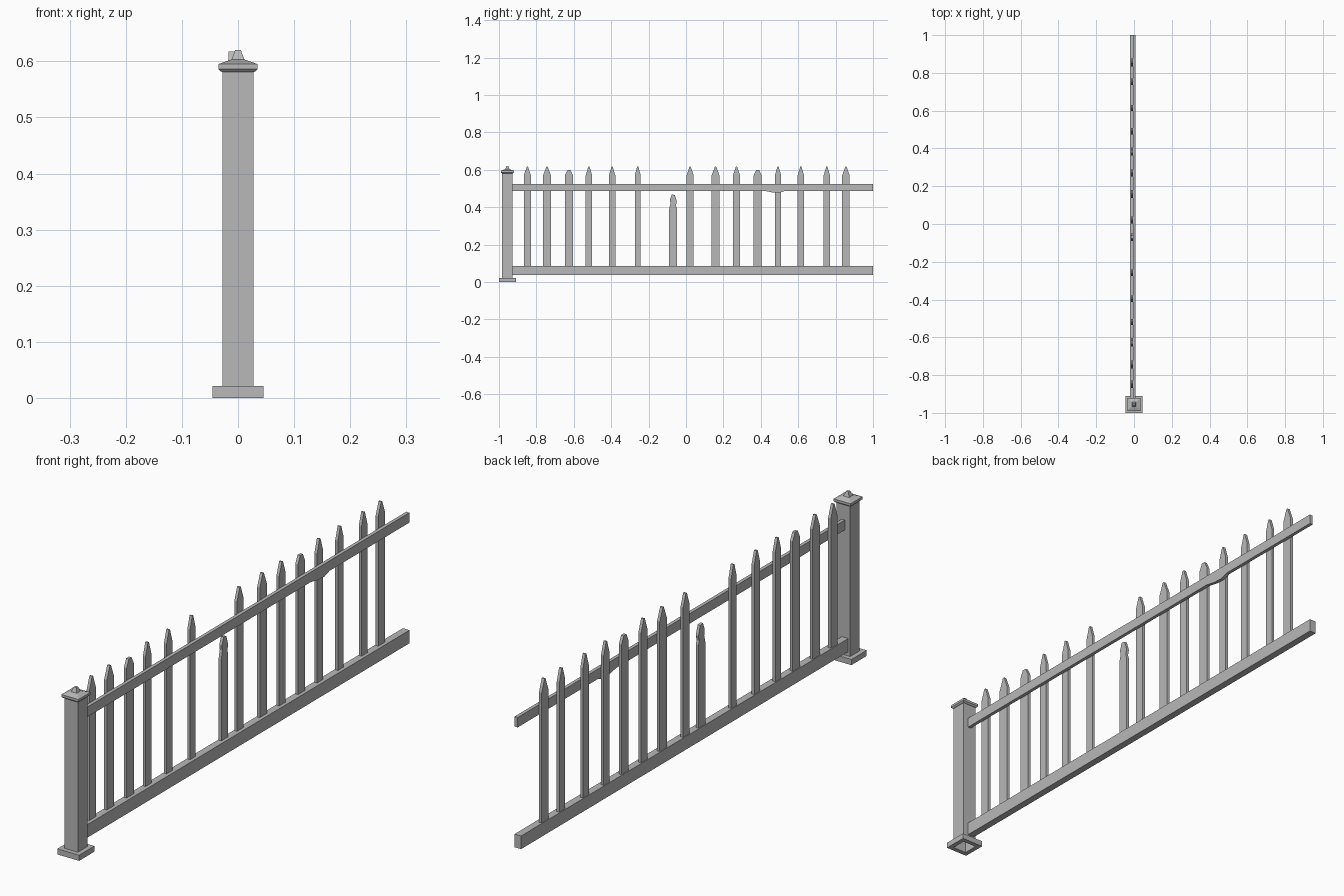
import bpy
import bmesh

cube = bpy.data.objects.get("Cube")
if cube:
    bpy.data.objects.remove(cube)

grey = bpy.data.materials.new("weathered_grey")
grey.use_nodes = True
GREY = (0.48, 0.48, 0.48, 1)
grey.diffuse_color = GREY
grey.node_tree.nodes["Principled BSDF"].inputs["Base Color"].default_value = GREY


def finish(bm, name):
    bmesh.ops.recalc_face_normals(bm, faces=bm.faces)
    mesh = bpy.data.meshes.new(name)
    bm.to_mesh(mesh)
    bm.free()
    mesh.materials.append(grey)
    obj = bpy.data.objects.new(name, mesh)
    bpy.context.collection.objects.link(obj)
    return obj


def slab(name, outline, x0, x1):
    """Extrude a (y, z) outline from x0 to x1."""
    bm = bmesh.new()
    face = bm.faces.new([bm.verts.new((x0, y, z)) for y, z in outline])
    new = bmesh.ops.extrude_face_region(bm, geom=[face])["geom"]
    moved = [v for v in new if isinstance(v, bmesh.types.BMVert)]
    bmesh.ops.translate(bm, verts=moved, vec=(x1 - x0, 0, 0))
    return finish(bm, name)


def square_stack(name, profile, cap_top=False, loop=False):
    """Sweep a (half width, z) profile around the square post."""
    bm = bmesh.new()
    rings = [[bm.verts.new((sx * r, POST_Y + sy * r, z))
              for sx, sy in ((-1, -1), (1, -1), (1, 1), (-1, 1))]
             for r, z in profile]
    pairs = list(zip(rings, rings[1:]))
    if loop:
        pairs.append((rings[-1], rings[0]))
    for a, b in pairs:
        for i in range(4):
            j = (i + 1) % 4
            bm.faces.new((a[i], a[j], b[j], b[i]))
    if cap_top:
        bm.faces.new(rings[-1])
    return finish(bm, name)


# Post: open-bottomed shaft, collar at the foot, cap and finial
POST_Y = -0.955
square_stack("post_shaft", [(0.028, 0.02), (0.028, 0.583)], cap_top=True)
square_stack("post_foot", [(0.028, 0), (0.045, 0), (0.045, 0.021), (0.028, 0.021)], loop=True)
square_stack("post_cap", [(0.028, 0.581), (0.031, 0.582), (0.035, 0.586), (0.035, 0.595),
                          (0.012, 0.603)], cap_top=True)
square_stack("post_finial", [(0.012, 0.602), (0.005, 0.62)], cap_top=True)

# Rails: the upper one has a split bulging from its underside
RAIL_START = POST_Y + 0.027
slab("bottom_rail", [(RAIL_START, 0.037), (1, 0.037), (1, 0.086), (RAIL_START, 0.086)],
     -0.02, 0.007)
slab("top_rail", [(RAIL_START, 0.487), (0.42, 0.487), (0.46, 0.479), (0.50, 0.477),
                  (0.53, 0.487), (1, 0.487), (1, 0.524), (RAIL_START, 0.524)],
     -0.006, 0.007)

# Pickets: centre and half width along the fence
PICKET_X = (-0.017, -0.006)
FOOT = 0.08
pickets = [(-0.848, 0.019), (-0.743, 0.021), (-0.626, 0.022), (-0.519, 0.017),
           (-0.395, 0.017), (-0.258, 0.016), (0.022, 0.019), (0.158, 0.021),
           (0.270, 0.019), (0.383, 0.021), (0.492, 0.017), (0.614, 0.017),
           (0.753, 0.017), (0.855, 0.02)]
worn = (2, 9)
for i, (y, w) in enumerate(pickets):
    if i in worn:
        top, shoulder, tip = 0.599, 0.57, 0.008
    else:
        top, shoulder, tip = 0.617, 0.57, 0.003
    slab(f"picket_{i + 1}",
         [(y - w, FOOT), (y + w, FOOT), (y + w, shoulder), (y + tip, top),
          (y - tip, top), (y - w, shoulder)], *PICKET_X)

# Snapped picket with a ragged end
ragged = [(-0.02, FOOT), (0.021, FOOT), (0.021, 0.395), (0.016, 0.41), (0.021, 0.43),
          (0.01, 0.465), (-0.006, 0.468), (-0.016, 0.44), (-0.013, 0.42), (-0.02, 0.39)]
slab("broken_picket", [(y - 0.07, z) for y, z in ragged], *PICKET_X)
